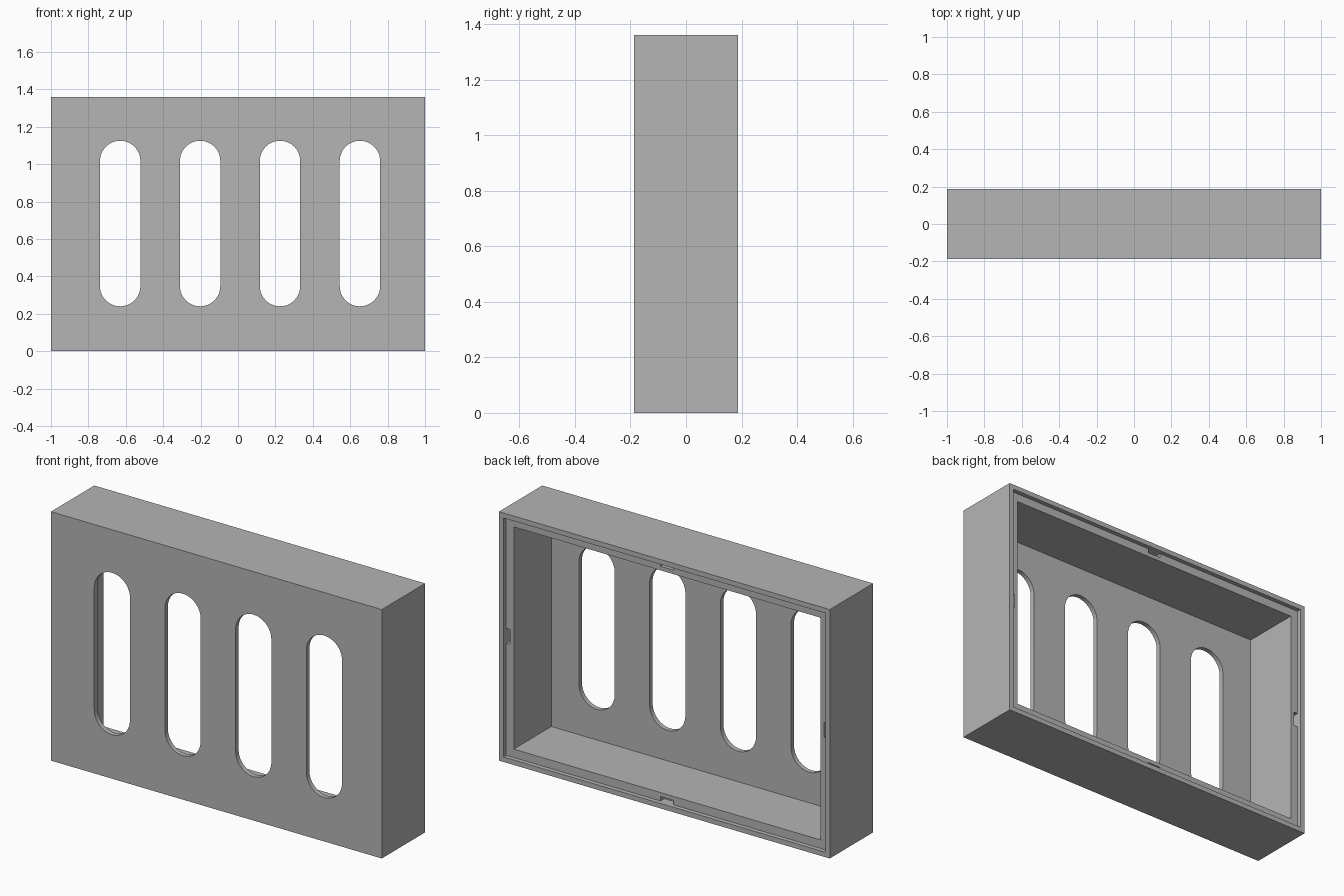
import bpy, bmesh, math
from mathutils import Vector

cube = bpy.data.objects.get("Cube")
if cube:
    bpy.data.objects.remove(cube, do_unlink=True)

W, D, H = 2.0, 0.374, 1.36      # outer size
FRONT = 0.026                   # front panel thickness
WALL, LIP = 0.073, 0.027        # side wall and outer lip thickness
STEP = 0.024                    # depth of the rear rebate
BACK = D / 2
MID = H / 2

grey = bpy.data.materials.new("plain grey")
grey.use_nodes = True
grey.diffuse_color = (0.46, 0.46, 0.46, 1)
grey.node_tree.nodes["Principled BSDF"].inputs["Base Color"].default_value = grey.diffuse_color


def make_object(name, bm):
    bmesh.ops.recalc_face_normals(bm, faces=bm.faces)
    mesh = bpy.data.meshes.new(name)
    bm.to_mesh(mesh)
    bm.free()
    mesh.materials.append(grey)
    obj = bpy.data.objects.new(name, mesh)
    bpy.context.collection.objects.link(obj)
    return obj


def box(name, low, high):
    bm = bmesh.new()
    bmesh.ops.create_cube(bm, size=1)
    low, high = Vector(low), Vector(high)
    for v in bm.verts:
        v.co = (low + high) / 2 + v.co * (high - low)
    return make_object(name, bm)


def slot(name, x, radius, bottom, top, segments=24):
    # Rounded slot outline pushed through the front panel
    bm = bmesh.new()
    verts = []
    for centre, start in ((top - radius, 0), (bottom + radius, math.pi)):
        for i in range(segments + 1):
            a = start + math.pi * i / segments
            verts.append(bm.verts.new((x + radius * math.cos(a), -BACK - 0.1,
                                       centre + radius * math.sin(a))))
    face = bm.faces.new(verts)
    extruded = bmesh.ops.extrude_face_region(bm, geom=[face])["geom"]
    moved = [g for g in extruded if isinstance(g, bmesh.types.BMVert)]
    bmesh.ops.translate(bm, verts=moved, vec=(0, 0.2, 0))
    return make_object(name, bm)


def cut(target, cutter):
    cutter.hide_render = True
    mod = target.modifiers.new("cut", 'BOOLEAN')
    mod.operation, mod.solver, mod.object = 'DIFFERENCE', 'EXACT', cutter
    bpy.context.view_layer.objects.active = target
    bpy.ops.object.modifier_apply(modifier=mod.name)
    bpy.data.objects.remove(cutter, do_unlink=True)


def recess(name, margin, y):
    # Opening cut from the back down to depth y
    return box(name, (-W / 2 + margin, y, margin), (W / 2 - margin, BACK + 0.1, H - margin))


# Hollow case with a stepped rear rim
case = box("slotted_case", (-W / 2, -BACK, 0), (W / 2, BACK, H))
cut(case, recess("cavity_cutter", WALL, -BACK + FRONT))
cut(case, recess("rebate_cutter", LIP, BACK - STEP))

# Four rounded slots in the front panel
for i in range(4):
    cut(case, slot("slot_cutter", -0.63 + 0.4273 * i, 0.108, 0.24, 1.125))

# Small latch notches in the middle of each ledge
half, width, floor, end = 0.04, 0.024, BACK - STEP - 0.033, BACK - 0.005
for side in (-1, 1):
    xs = sorted((side * (W / 2 - LIP), side * (W / 2 - LIP - width)))
    cut(case, box("side_notch_cutter", (xs[0], floor, MID - half), (xs[1], end, MID + half)))
    zs = sorted((MID + side * (MID - LIP), MID + side * (MID - LIP - width)))
    cut(case, box("end_notch_cutter", (-half, floor, zs[0]), (half, end, zs[1])))

# Smooth slot ends, crisp edges elsewhere
bpy.ops.object.select_all(action='DESELECT')
case.select_set(True)
bpy.context.view_layer.objects.active = case
bpy.ops.object.shade_smooth_by_angle(angle=math.radians(30))
